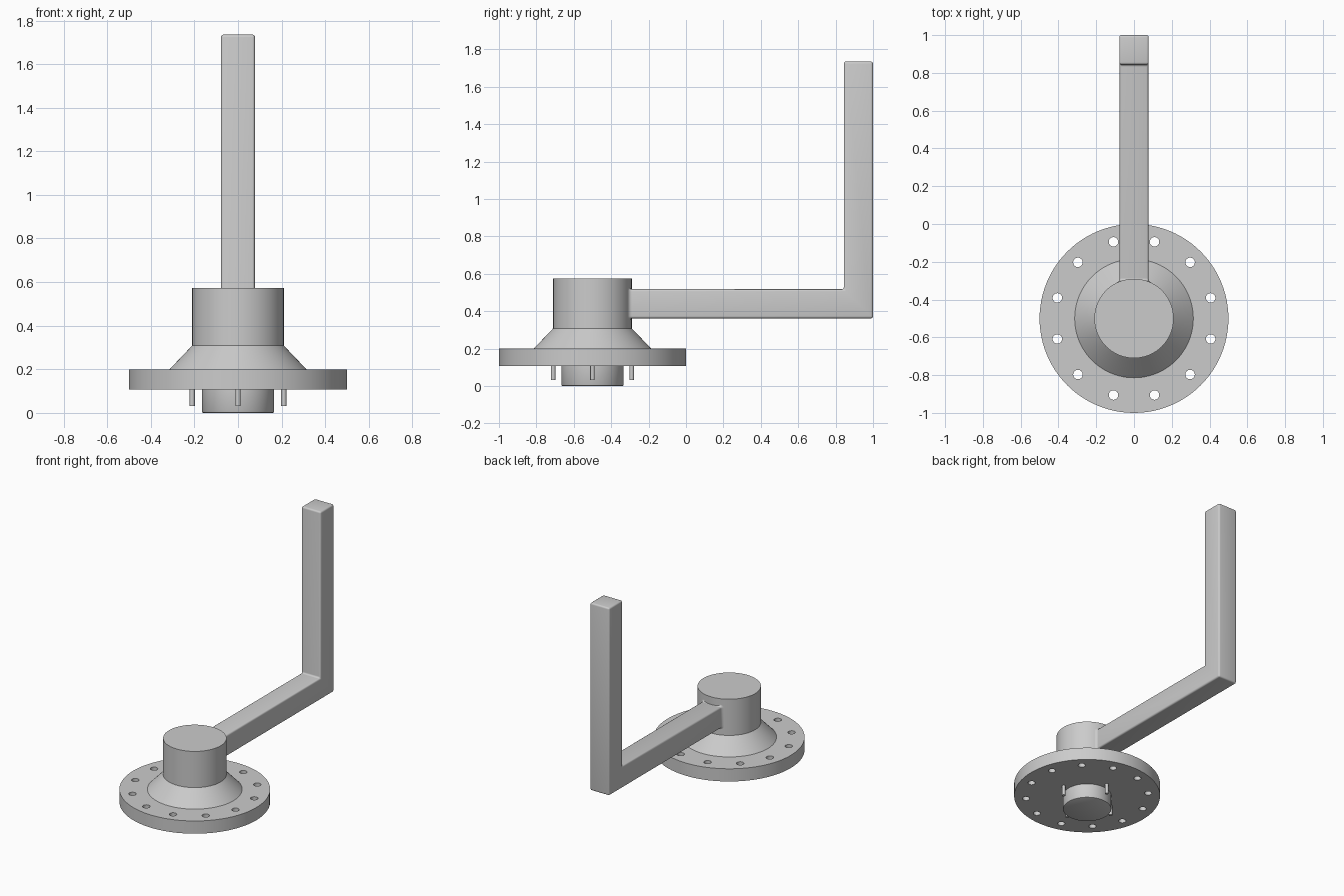
import bpy
import bmesh
from math import sin, cos, pi, sqrt, radians
from mathutils import Matrix, Vector

cube = bpy.data.objects.get("Cube")
if cube:
    bpy.data.objects.remove(cube, do_unlink=True)

AXIS = Vector((0, -0.5, 0))   # centre of the round base
HUB_R = 0.21
ARM_HALF = 0.078
ARM_Z = 0.44

metal = bpy.data.materials.new("plain_grey_metal")
metal.use_nodes = True
GREY = (0.6, 0.6, 0.6, 1)
metal.diffuse_color = GREY
metal.node_tree.nodes["Principled BSDF"].inputs["Base Color"].default_value = GREY


def make(name, bm):
    bmesh.ops.recalc_face_normals(bm, faces=bm.faces)
    mesh = bpy.data.meshes.new(name)
    bm.to_mesh(mesh)
    bm.free()
    mesh.materials.append(metal)
    obj = bpy.data.objects.new(name, mesh)
    bpy.context.collection.objects.link(obj)
    return obj


def apply_modifiers(obj):
    bpy.ops.object.select_all(action="DESELECT")
    obj.select_set(True)
    bpy.context.view_layer.objects.active = obj
    for mod in list(obj.modifiers):
        bpy.ops.object.modifier_apply(modifier=mod.name)


def smooth(obj):
    apply_modifiers(obj)
    bpy.ops.object.shade_smooth_by_angle(angle=radians(30))


def lathe(name, profile, segments=96):
    """Solid of revolution about the base axis from (radius, height) points."""
    bm = bmesh.new()
    rings = []
    for r, z in profile:
        angles = [2 * pi * i / segments for i in range(segments)]
        rings.append([bm.verts.new(AXIS + Vector((r * cos(a), r * sin(a), z))) for a in angles])
    bridge(bm, rings)
    bm.faces.new(rings[0])
    bm.faces.new(rings[-1])
    return make(name, bm)


def bridge(bm, rings):
    for low, high in zip(rings, rings[1:]):
        n = len(low)
        for i in range(n):
            j = (i + 1) % n
            bm.faces.new((low[i], low[j], high[j], high[i]))


def rods(name, count, start, orbit, radius, bottom, top, segments):
    """Ring of upright cylinders around the base axis."""
    bm = bmesh.new()
    for i in range(count):
        a = start + 2 * pi * i / count
        centre = AXIS + Vector((orbit * cos(a), orbit * sin(a), (bottom + top) / 2))
        bmesh.ops.create_cone(bm, cap_ends=True, segments=segments, radius1=radius,
                              radius2=radius, depth=top - bottom,
                              matrix=Matrix.Translation(centre))
    return make(name, bm)


# Flange with twelve bolt holes
flange = lathe("flange", [(0.5, 0.107), (0.5, 0.2)])
cutter = rods("bolt_hole_cutter", 12, radians(15), 0.42, 0.025, 0, 0.3, 32)
cutter.hide_render = True
cut = flange.modifiers.new("bolt_holes", "BOOLEAN")
cut.operation = "DIFFERENCE"
cut.solver = "EXACT"
cut.object = cutter
smooth(flange)
bpy.data.objects.remove(cutter, do_unlink=True)

# Hub with conical neck, lower plug and locating pins
smooth(lathe("hub", [(0.315, 0.199), (HUB_R, 0.309), (HUB_R, 0.574)]))
smooth(lathe("plug", [(0.16, 0), (0.164, 0.002), (0.166, 0.006), (0.166, 0.11)]))
smooth(rods("locating_pins", 4, 0, 0.21, 0.012, 0.032, 0.11, 24))

# L-shaped arm: side outline extruded across x, then rounded
bm = bmesh.new()
low, high = ARM_Z - ARM_HALF, ARM_Z + ARM_HALF
outline = [(-0.4, low), (1, low), (1, 1.735), (0.844, 1.735), (0.844, high), (-0.4, high)]
face = bm.faces.new([bm.verts.new((-ARM_HALF, y, z)) for y, z in outline])
side = bmesh.ops.extrude_face_region(bm, geom=[face])
bmesh.ops.translate(bm, vec=(2 * ARM_HALF, 0, 0),
                    verts=[g for g in side["geom"] if isinstance(g, bmesh.types.BMVert)])
arm = make("arm", bm)
bevel = arm.modifiers.new("rounding", "BEVEL")
bevel.width = 0.012
bevel.segments = 4
smooth(arm)

# Small fillet where the arm meets the hub wall
bm = bmesh.new()
FILLET = 0.012
rings = []
for step in range(6):
    t = step / 5 * pi / 2
    flare = FILLET * (1 - sin(t))
    reach = HUB_R + FILLET * (1 - cos(t))
    ring = []
    for corner in range(4):
        for k in range(5):
            a = corner * pi / 2 + k * pi / 8
            sx = 1 if corner in (0, 3) else -1
            sz = 1 if corner in (0, 1) else -1
            core = ARM_HALF - FILLET
            x = sx * core + (FILLET + flare) * cos(a)
            z = ARM_Z + sz * core + (FILLET + flare) * sin(a)
            ring.append(bm.verts.new((x, AXIS.y + sqrt(reach ** 2 - x ** 2), z)))
    rings.append(ring)
bridge(bm, rings)
smooth(make("arm_fillet", bm))
